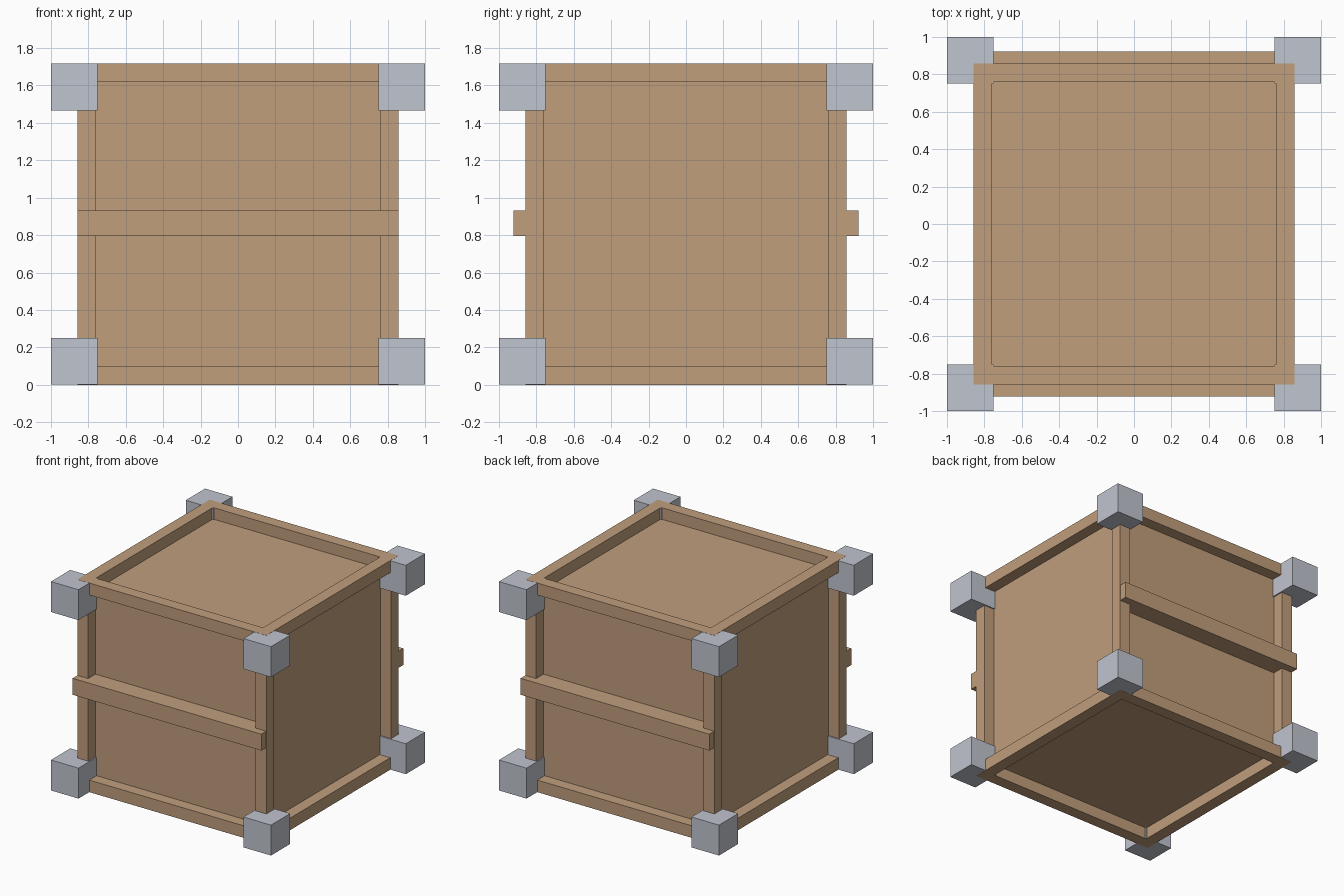
import bpy, bmesh
from mathutils import Matrix, Vector

cube = bpy.data.objects.get("Cube")
if cube:
    bpy.data.objects.remove(cube, do_unlink=True)

SIDE = 1.718        # crate edge length
HALF = SIDE / 2
RIM = 0.14          # frame width
DEPTH = 0.095       # panel recess
BLOCK = 0.25        # corner block edge length


def material(name, color):
    mat = bpy.data.materials.new(name)
    mat.use_nodes = True
    mat.diffuse_color = color
    mat.node_tree.nodes["Principled BSDF"].inputs["Base Color"].default_value = color
    return mat


def recess_panels(bm):
    # Flat rim on every face, then a straight-walled pocket inside it
    panels = bm.faces[:]
    bmesh.ops.inset_individual(bm, faces=panels, thickness=RIM)
    for panel in panels:
        push = panel.normal * -DEPTH
        floor = bmesh.ops.extrude_discrete_faces(bm, faces=[panel])["faces"][0]
        bmesh.ops.translate(bm, verts=floor.verts[:], vec=push)


def box(name, center, size, mat, recessed=False):
    bm = bmesh.new()
    bmesh.ops.create_cube(bm, size=1, matrix=Matrix.Diagonal((*size, 1)))
    bm.normal_update()
    if recessed:
        recess_panels(bm)
    mesh = bpy.data.meshes.new(name)
    bm.to_mesh(mesh)
    bm.free()
    mesh.materials.append(mat)
    obj = bpy.data.objects.new(name, mesh)
    obj.location = Vector(center)
    bpy.context.collection.objects.link(obj)


wood = material("brown wood", (0.527, 0.342, 0.202, 1))
metal = material("grey metal", (0.527, 0.555, 0.62, 1))

# Crate body: framed panels on all six sides
box("crate_body", (0, 0, HALF), (SIDE, SIDE, SIDE), wood, recessed=True)

# Horizontal slats across the front and back, seated against the panels
inner, outer = HALF - DEPTH, 0.922
for side, sy in (("front", -1), ("back", 1)):
    box(side + "_slat", (0, sy * (inner + outer) / 2, 0.863),
        (SIDE - 0.002, outer - inner, 0.135), wood)

# Corner blocks, a hair inside the top and bottom planes
off = 1 - BLOCK / 2
low = BLOCK / 2 + 0.001
for level, z in (("lower", low), ("upper", SIDE - low)):
    for side, sy in (("front", -1), ("back", 1)):
        for hand, sx in (("right", -1), ("left", 1)):
            box(f"{level}_{side}_{hand}_corner", (sx * off, sy * off, z),
                (BLOCK, BLOCK, BLOCK), metal)
